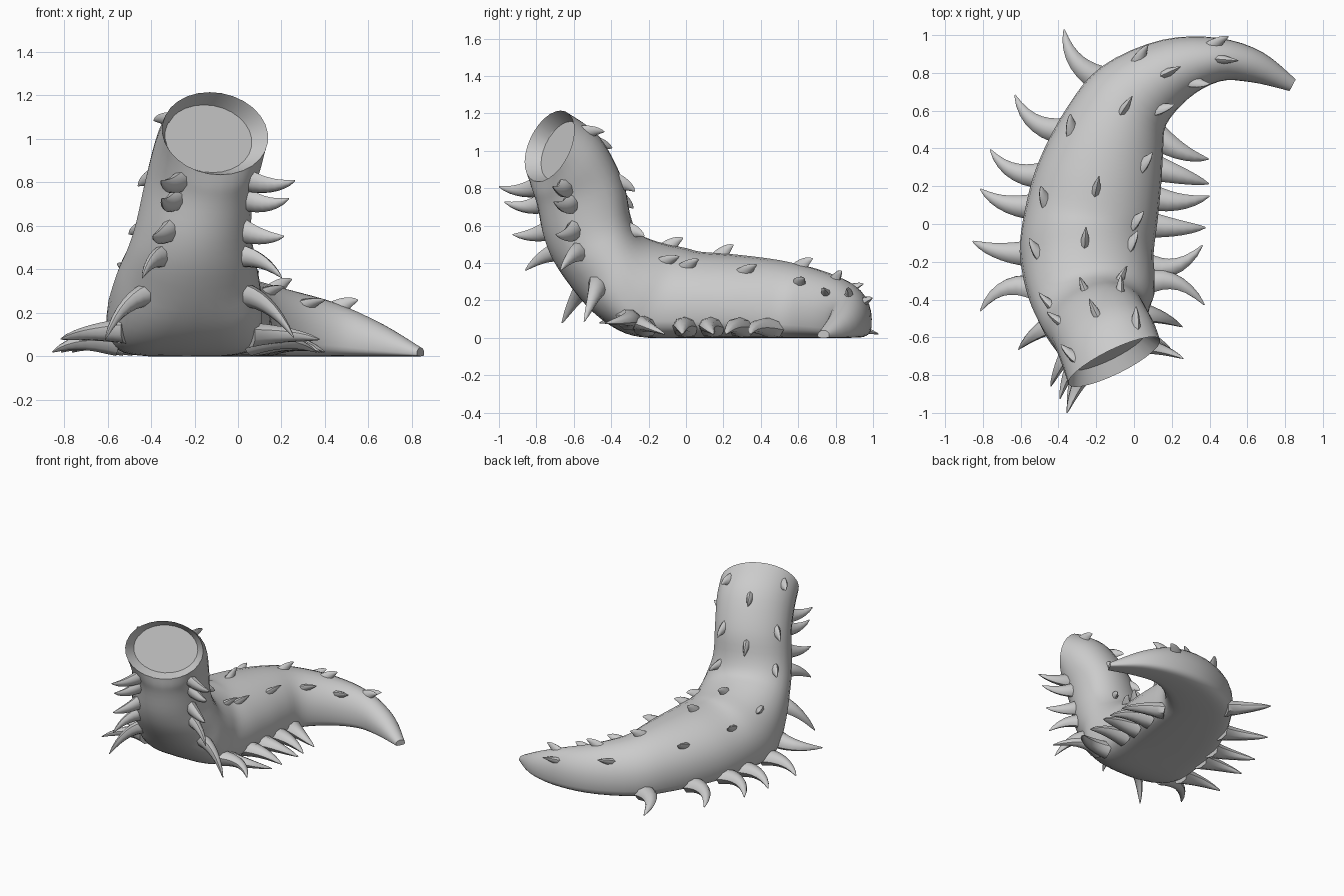
import bpy, bmesh, math
from mathutils import Vector

cube = bpy.data.objects.get("Cube")
if cube:
    bpy.data.objects.remove(cube, do_unlink=True)

GREY = (0.6, 0.6, 0.6, 1)
skin = bpy.data.materials.new("grey_skin")
skin.use_nodes = True
skin.diffuse_color = GREY
skin.node_tree.nodes["Principled BSDF"].inputs["Base Color"].default_value = GREY

# Raised front sections: belly point, back point, half width, yaw, belly flatness
RAISED = [
    (-.08, -.79, .835, -.13, -.67, 1.215, .27, 26, 0),
    (-.08, -.785, .775, -.19, -.5, 1.09, .268, 26, -.1),
    (-.09, -.77, .7, -.25, -.37, .85, .262, 25, -.5),
    (-.12, -.74, .52, -.27, -.32, .66, .27, 20, -.6),
    (-.15, -.67, .36, -.27, -.27, .57, .295, 13, -.3),
    (-.19, -.52, .16, -.27, -.2, .53, .33, 5, .2),
    (-.23, -.36, .04, -.26, -.1, .5, .35, 0, .7),
    (-.25, -.2, 0, -.25, 0, .48, .355, -4, 1),
]
# Sections resting on the ground: x, y, height, half width, yaw
GROUNDED = [
    (-.22, .08, .46, .35, -7), (-.18, .27, .445, .33, -11), (-.1, .5, .415, .28, -25),
    (0, .68, .37, .23, -42), (.22, .82, .31, .17, -66), (.45, .87, .245, .115, -88),
    (.65, .83, .155, .085, -112), (.84, .735, .04, .035, -118),
]
SECTIONS = RAISED + [(x, y, 0, x, y, h, w, a, 1) for x, y, h, w, a in GROUNDED]
LAST = len(SECTIONS) - 1


def section(s):
    """Smoothly blended body section at station s."""
    i = min(int(s), LAST - 1)
    t = s - i
    a, b, c, d = (SECTIONS[min(max(k, 0), LAST)] for k in range(i - 1, i + 3))
    v = [q + .5 * t * (r - p + t * (2 * p - 5 * q + 4 * r - e + t * (3 * (q - r) + e - p)))
         for p, q, r, e in zip(a, b, c, d)]
    yaw = math.radians(v[7])
    side = Vector((math.cos(yaw), math.sin(yaw), 0))
    return Vector(v[:3]), Vector(v[3:6]), v[6], side, min(v[8], 1)


def surface(s, angle):
    """Point on the body; angle 0 is the belly, pi is the back."""
    belly, back, w, side, flat = section(s)
    mid = .5 - .14 * flat
    sn, cs = math.sin(angle), math.cos(angle)
    power = 2 / (2 + 2 * max(flat, 0)) if cs > 0 else 1
    u = math.copysign(abs(sn) ** power, sn)
    t = mid - math.copysign(abs(cs) ** power, cs) * (mid if cs > 0 else 1 - mid)
    p = belly.lerp(back, t) + side * (w * u)
    p.z = max(p.z, 0)
    return p


def bridge(bm, a, b):
    for i in range(len(a)):
        j = (i + 1) % len(a)
        bm.faces.new((a[i], a[j], b[j], b[i]))


def finish(name, bm, angle):
    bmesh.ops.recalc_face_normals(bm, faces=bm.faces)
    mesh = bpy.data.meshes.new(name)
    bm.to_mesh(mesh)
    bm.free()
    mesh.materials.append(skin)
    obj = bpy.data.objects.new(name, mesh)
    bpy.context.collection.objects.link(obj)
    bpy.ops.object.select_all(action='DESELECT')
    obj.select_set(True)
    bpy.context.view_layer.objects.active = obj
    bpy.ops.object.shade_smooth_by_angle(angle=math.radians(angle))


# Body tube with a recessed mouth disc and a blunt tail
SIDES, STEPS = 28, 4
bm = bmesh.new()
rings = [[bm.verts.new(surface(k / STEPS, math.tau * i / SIDES)) for i in range(SIDES)]
         for k in range(LAST * STEPS + 1)]
for a, b in zip(rings, rings[1:]):
    bridge(bm, a, b)
bm.faces.new(rings[-1])
belly, back, w, side, flat = section(0)
centre = (belly + back) / 2
inward = side.cross(belly - back).normalized()
if inward.y < 0:
    inward.negate()
disc = [bm.verts.new(centre + (v.co - centre) * .82 + inward * .075) for v in rings[0]]
bridge(bm, rings[0], disc)
bm.faces.new(disc)
finish("body", bm, 35)


def horn(bm, root, bend, tip, wide_axis, wide, thin):
    """Curved tapering spike with an oval cross-section."""
    n, previous = 8, None
    for k in range(n):
        t = k / (n - 1)
        p = root.lerp(bend, t).lerp(bend.lerp(tip, t), t)
        along = (bend - root).lerp(tip - bend, t).normalized()
        thin_axis = along.cross(wide_axis).normalized()
        across = thin_axis.cross(along)
        size = (1 - t) ** .8 + .06
        ring = []
        for i in range(8):
            a = math.tau * i / 8
            q = p + (across * math.cos(a) * wide + thin_axis * math.sin(a) * thin) * size
            q.z = max(q.z, .002)
            ring.append(bm.verts.new(q))
        if previous:
            bridge(bm, previous, ring)
        else:
            bm.faces.new(ring)
        previous = ring
    bm.faces.new(previous)


def tailward(s):
    ahead, behind = section(s + .1), section(s - .1)
    return (ahead[0] + ahead[1] - behind[0] - behind[1]).normalized()


# Legs along both belly edges: station and tailward sweep of the tip
NECK_LEGS = [(1.2, 0), (2, 0), (2.8, .02), (3.6, .02), (4.7, 0)]
LEGS = {
    "right_legs": (-1, NECK_LEGS + [(5.9, -.1), (7, .06), (7.9, .06), (8.7, .09), (9.6, .1), (10.8, .09)]),
    "left_legs": (1, NECK_LEGS + [(6.1, -.1), (6.9, .14), (7.8, .02), (8.55, .05), (9.45, 0), (10.4, .04)]),
}
for name, (sign, stations) in LEGS.items():
    bm = bmesh.new()
    for s, sweep in stations:
        belly, back, w, side, flat = section(s)
        up = (back - belly).normalized()
        grounded = min(max((s - 4) / 2, 0), 1)
        splay = math.radians(50 - 42 * grounded)
        out = side * (sign * math.cos(splay)) - up * math.sin(splay)
        # Upper legs reach out level, lower ones droop to the ground
        out.z *= min(max((s - 2.5) / 1.5, 0), 1)
        out.normalize()
        length = .23 + .08 * grounded
        along = tailward(s)
        root = surface(s, sign * (.8 + .25 * grounded)) - out * .03
        bend = root + out * length * .6 + up * (.03 + .03 * grounded) - along * sweep * .5
        if s < 3:
            bend.z -= .06
        tip = root + out * length + along * sweep
        tip.z = max(tip.z - max(.1 - abs(s - 4.7) * .06, 0), .02)
        horn(bm, root, bend, tip, along, .055 + .012 * grounded, .04 + .015 * grounded)
    finish(name, bm, 50)

# Small thorns along the back ridge and both flanks, leaning to the tail
ROWS = {
    "back_thorns": (math.pi, [1.3, 2.6, 6.3, 8.7, 10.7, 11.9, 13.2]),
    "left_thorns": (2.4, [.7, 2.1, 3.8, 6.6, 7.8, 9.55, 11.3, 12.4]),
    "right_thorns": (-2.3, [.7, 2.1, 3.6, 6.2, 8.2, 9.75, 11.6, 13]),
}
for name, (angle, stations) in ROWS.items():
    bm = bmesh.new()
    for s in stations:
        belly, back, w, side, flat = section(s)
        base = surface(s, angle)
        along = (surface(s + .1, angle) - surface(s - .1, angle)).normalized()
        around = surface(s, angle + .1) - surface(s, angle - .1)
        normal = around.cross(along).normalized()
        if normal.dot(base - (belly + back) / 2) < 0:
            normal.negate()
        horn(bm, base - normal * .03 - along * .03, base + normal * .025,
             base + normal * .05 + along * .045, along, .045, .026)
    finish(name, bm, 50)
